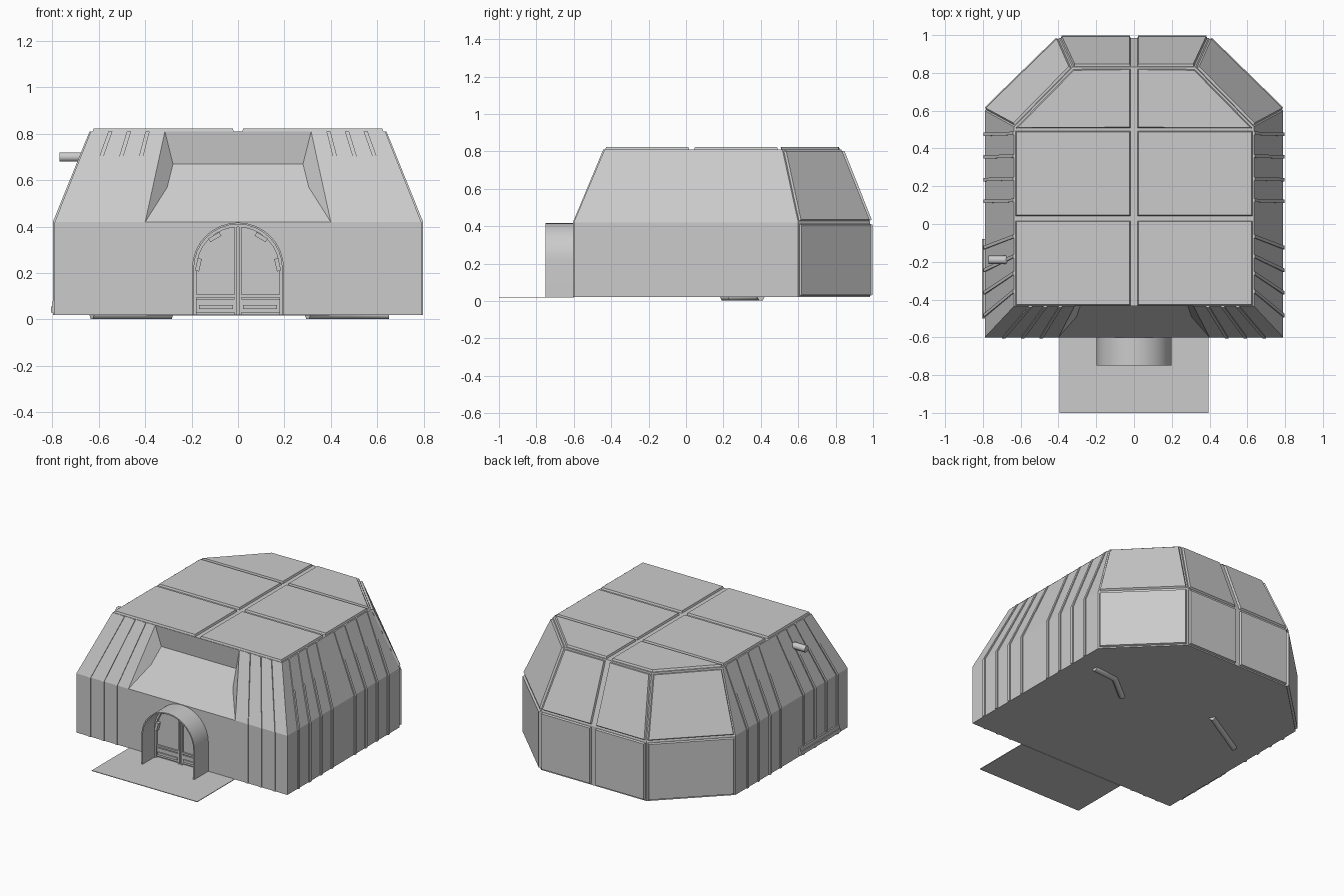
import bpy, bmesh
from math import pi, cos, sin
from mathutils import Vector, Matrix

if "Cube" in bpy.data.objects:
    bpy.data.objects.remove(bpy.data.objects["Cube"])

Z0, Z1, Z2 = 0.02, 0.42, 0.81          # floor, shoulder and roof heights


def finish(name, bm, smooth=False):
    bmesh.ops.remove_doubles(bm, verts=bm.verts, dist=1e-5)
    bmesh.ops.recalc_face_normals(bm, faces=bm.faces)
    me = bpy.data.meshes.new(name)
    bm.to_mesh(me)
    bm.free()
    ob = bpy.data.objects.new(name, me)
    bpy.context.collection.objects.link(ob)
    if smooth:
        bpy.context.view_layer.objects.active = ob
        ob.select_set(True)
        bpy.ops.object.shade_smooth_by_angle(angle=0.6)
        ob.select_set(False)
    return ob


def face(bm, pts):
    return bm.faces.new([bm.verts.new(p) for p in pts])


def loft(bm, rings, closed=True):
    """Skin a row of equal rings and cap both ends."""
    rs = [[bm.verts.new(p) for p in r] for r in rings]
    n = len(rs[0])
    for a, b in zip(rs, rs[1:]):
        for i in range(n):
            j = (i + 1) % n
            bm.faces.new((a[i], a[j], b[j], b[i]))
    bm.faces.new(rs[0])
    bm.faces.new(rs[-1])


def box(bm, x0, x1, y0, y1, z0, z1):
    loft(bm, [[(x0, y0, z), (x1, y0, z), (x1, y1, z), (x0, y1, z)] for z in (z0, z1)])


def panel(name, pts, margin=0.012, height=0.013):
    """Raised plate with chamfered rim on a wall polygon, facing outwards."""
    bm = bmesh.new()
    f = face(bm, pts)
    f.normal_update()
    if f.normal.dot(f.calc_center_median() - Vector((0, 0.1, 0.4))) < 0:
        f.normal_flip()
    bmesh.ops.inset_individual(bm, faces=[f], thickness=margin)
    bmesh.ops.delete(bm, geom=[g for g in bm.faces if g is not f], context='FACES')
    bmesh.ops.inset_individual(bm, faces=[f], thickness=0.006, depth=height)
    me = bpy.data.meshes.new(name)
    bm.to_mesh(me)
    bm.free()
    bpy.context.collection.objects.link(bpy.data.objects.new(name, me))


def rod(name, pts, r, sides=8):
    cu = bpy.data.curves.new(name, 'CURVE')
    cu.dimensions = '3D'
    cu.bevel_depth, cu.bevel_resolution, cu.use_fill_caps = r, 1, True
    sp = cu.splines.new('POLY')
    sp.points.add(len(pts) - 1)
    for p, q in zip(sp.points, pts):
        p.co = (*q, 1)
    bpy.context.collection.objects.link(bpy.data.objects.new(name, cu))


# Hull shell: vertical lower walls, tapered upper walls, recess in the front
low = [(-.79, -.6), (.79, -.6), (.79, .6), (.395, .985), (-.395, .985), (-.79, .6)]
top = [(-.635, -.435), (.635, -.435), (.635, .515), (.325, .83), (-.325, .83), (-.635, .515)]
rec = [(.4, -.6, Z1), (.305, -.492, .57), (.28, -.42, .67), (.315, -.435, Z2)]
mir = [(-x, y, z) for x, y, z in rec]
bm = bmesh.new()
L0 = [(*p, Z0) for p in low]
L1 = [(*p, Z1) for p in low]
L2 = [(*p, Z2) for p in top]
face(bm, L0)
face(bm, [L2[0], mir[3], rec[3]] + L2[1:])
face(bm, [L0[0], L0[1], L1[1], rec[0], mir[0], L1[0]])
for i in range(1, 6):
    j = (i + 1) % 6
    face(bm, [L0[i], L0[j], L1[j], L1[i]])
    face(bm, [L1[i], L1[j], L2[j], L2[i]])
face(bm, [rec[0], L1[1], L2[1], rec[3]])
face(bm, [L1[0], mir[0], mir[3], L2[0]])
face(bm, rec)
face(bm, mir)
for i in range(3):
    face(bm, [mir[i], rec[i], rec[i + 1], mir[i + 1]])
finish("hull", bm)

# Ribs folded over the shoulder on the front and both sides
def rib(bm, path, t, n, w=0.009, h=0.01):
    t, n = Vector(t) * w, Vector(n) * h
    loft(bm, [[p - t - n, p + t - n, p + t + n, p - t + n] for p in map(Vector, path)])


bm = bmesh.new()
for b, u in ((.69, .55), (.59, .47), (.49, .39)):
    for s in (1, -1):
        rib(bm, [(s * b, -.595, Z0), (s * b, -.595, Z1), (s * u, -.432, Z2)], (1, 0, 0), (0, -1, 0))
finish("front_ribs", bm)
bm = bmesh.new()
for b, u in ((-.485, -.355), (-.365, -.26), (-.245, -.17), (-.125, -.065),
             (.12, .125), (.235, .24), (.355, .36), (.475, .48)):
    for s in (1, -1):
        rib(bm, [(s * .788, b, Z0), (s * .788, b, Z1), (s * .63, u, Z2)], (0, 1, 0), (s, 0, 0))
finish("side_ribs", bm)

# Rear wall plates, lower and upper, with a post gap at the middle
for s in (1, -1):
    def quad(a, b, c, d):
        return [(s * p[0], p[1], p[2]) for p in (a, b, c, d)]
    panel("rear_corner_lower_plate", quad(L0[2], L0[3], L1[3], L1[2]))
    panel("rear_corner_upper_plate", quad(L1[2], L1[3], L2[3], L2[2]))
    panel("rear_lower_plate", quad(L0[3], (.01, .985, Z0), (.01, .985, Z1), L1[3]))
    panel("rear_upper_plate", quad(L1[3], (.01, .985, Z1), (.01, .83, Z2), L2[3]))
    # Roof plates
    for y0, y1 in ((-.44, .025), (.035, .5)):
        panel("roof_plate", quad((.01, y0, Z2), (.635, y0, Z2), (.635, y1, Z2), (.01, y1, Z2)))
    panel("roof_rear_plate", [(s * x, y, Z2) for x, y in
          ((.01, .5), (.635, .5), (.635, .515), (.325, .83), (.01, .83))])


# Arched porch and double door
def arch(r, z0=Z0, zc=.22, n=16):
    return [(r, z0)] + [(r * cos(pi * i / n), zc + r * sin(pi * i / n)) for i in range(n + 1)] + [(-r, z0)]


def arch_band(name, ro, ri, y0, y1):
    bm = bmesh.new()
    loft(bm, [[(xo, y0, zo), (xo, y1, zo), (xi, y1, zi), (xi, y0, zi)]
              for (xo, zo), (xi, zi) in zip(arch(ro), arch(ri))])
    return finish(name, bm, True)


arch_band("porch_hood", .198, .190, -.75, -.598)
arch_band("door_frame", .190, .178, -.622, -.598)
bm = bmesh.new()
loft(bm, [[(x, y, z) for x, z in arch(.18)] for y in (-.606, -.598)])
finish("door_leaf", bm)
bm = bmesh.new()
for s in (1, -1):
    def bar(x0, x1, z0, z1, y=-.618):
        box(bm, *sorted((s * x0, s * x1)), y, -.6, z0, z1)
    bar(.005, .016, Z0, .4)                 # centre stile
    bar(.016, .18, .095, .107)              # rail
    bar(.012, .18, .03, .088, -.614)        # kick plate
    bar(.022, .168, .045, .062, -.622)      # kick slot
    for a in (.12, .95):                    # hinge blocks on the arch
        c = bmesh.ops.create_cube(bm, size=1)['verts']
        m = Matrix.LocRotScale((s * .172 * cos(a), -.618, .215 + .172 * sin(a)),
                               Matrix.Rotation(-s * (a + .1), 3, 'Y'), (.018, .025, .055))
        bmesh.ops.transform(bm, matrix=m, verts=c)
finish("door_trim", bm)

# Entrance mat
bm = bmesh.new()
box(bm, -.395, .395, -1, -.6, Z0 - .002, Z0 + .002)
finish("entrance_mat", bm)

# Left side: exhaust pipe and low step rail
rod("side_pipe", [(-.77, -.19, .7), (-.66, -.19, .7)], .023)
bm = bmesh.new()
box(bm, -.806, -.78, -.5, -.08, .03, .055)
box(bm, -.800, -.78, -.5, -.08, .055, .08)
finish("side_step", bm)

# Rods under the floor
rod("floor_rod_right", [(.65, .4, .02), (.48, .385, .02), (.3, .24, .02)], .02)
rod("floor_rod_left", [(-.29, .4, .02), (-.63, .2, .02)], .02)
